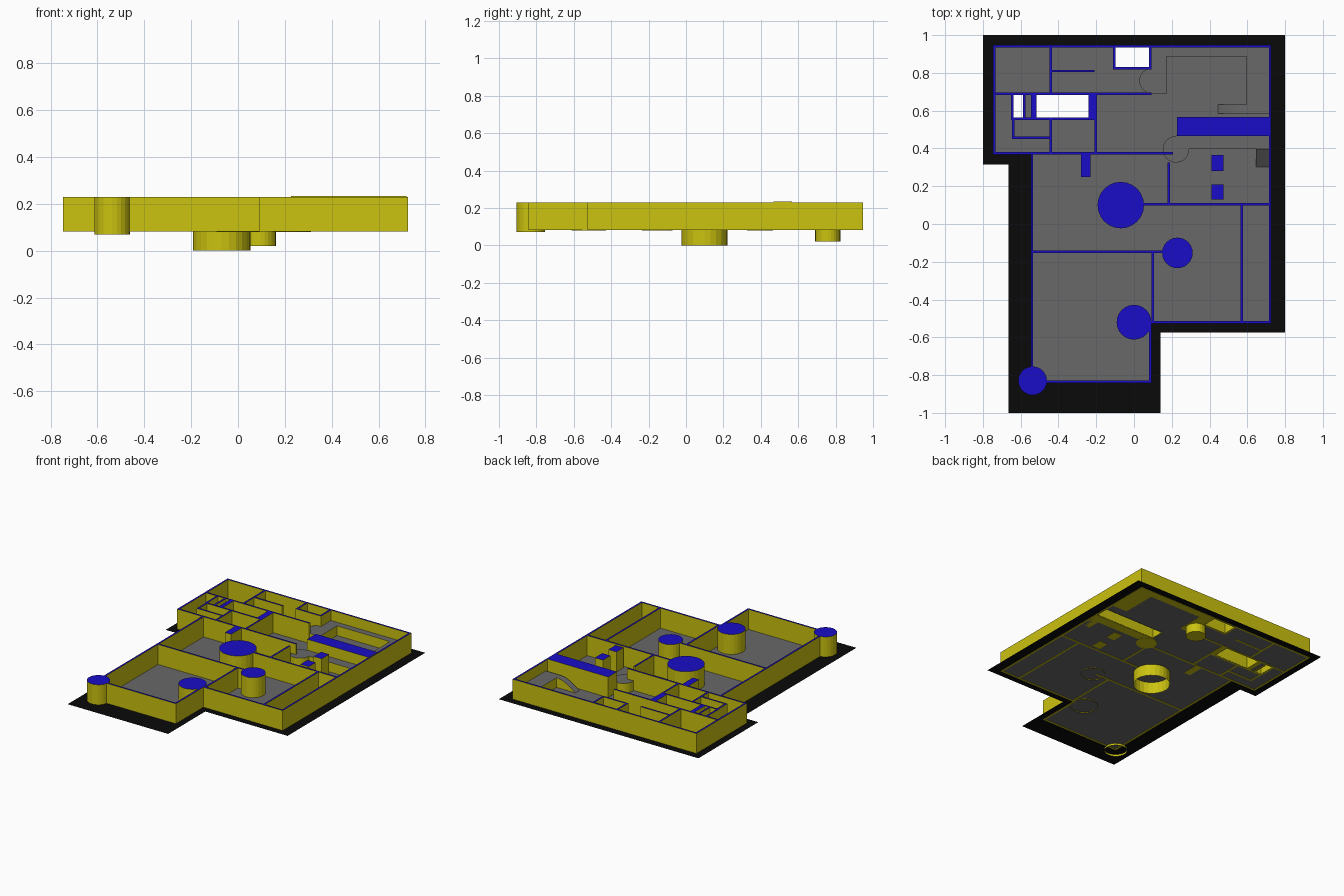
import bpy, bmesh, math

if "Cube" in bpy.data.objects:
    bpy.data.objects.remove(bpy.data.objects["Cube"])

FLOOR, TOP, COUNTER = 0.085, 0.23, 0.155
T = 0.0065  # half wall thickness


def material(name, rgb):
    m = bpy.data.materials.new(name)
    m.diffuse_color = (*rgb, 1)
    m.use_nodes = True
    m.node_tree.nodes["Principled BSDF"].inputs["Base Color"].default_value = m.diffuse_color
    return m


YELLOW = material("wall_yellow", (0.60, 0.54, 0.005))
BLUE = material("cut_blue", (0.01, 0.004, 0.58))
GREY = material("floor_grey", (0.14, 0.14, 0.14))
BLACK = material("border_black", (0.003, 0.003, 0.003))


def finish(name, bm, side, top):
    # upward faces take the top material, the rest the side material
    bm.normal_update()
    for f in bm.faces:
        f.material_index = 1 if f.normal.z > 0.15 else 0
    me = bpy.data.meshes.new(name)
    bm.to_mesh(me)
    bm.free()
    me.materials.append(side)
    me.materials.append(top)
    ob = bpy.data.objects.new(name, me)
    bpy.context.collection.objects.link(ob)
    return ob


def add_prism(bm, pts, offset, bottom=True):
    low = [bm.verts.new(p) for p in pts]
    high = [bm.verts.new([a + b for a, b in zip(p, offset)]) for p in pts]
    n = len(pts)
    faces = [bm.faces.new(high)]
    if bottom:
        faces.append(bm.faces.new(low[::-1]))
    for i in range(n):
        j = (i + 1) % n
        faces.append(bm.faces.new((low[i], low[j], high[j], high[i])))


def add_box(bm, x0, y0, x1, y1, z0=FLOOR - 0.002, z1=TOP, bottom=True):
    pts = [(x0, y0, z0), (x1, y0, z0), (x1, y1, z0), (x0, y1, z0)]
    add_prism(bm, pts, (0, 0, z1 - z0), bottom)


def boxes(name, rects, z1=TOP, top=BLUE, bottom=True):
    bm = bmesh.new()
    for r in rects:
        add_box(bm, *r, z1=z1, bottom=bottom)
    return finish(name, bm, YELLOW, top)


def walls(name, lines):
    # each line is a wall centre line parallel to x or y
    boxes(name, [(a - T, b - T, c + T, d + T) for a, b, c, d in lines])


def column(name, x, y, r, z0, z1=TOP, top=BLUE, bottom=False, n=24):
    bm = bmesh.new()
    pts = [(x + r * math.cos(2 * math.pi * i / n),
            y + r * math.sin(2 * math.pi * i / n), z0) for i in range(n)]
    add_prism(bm, pts, (0, 0, z1 - z0), bottom)
    finish(name, bm, YELLOW, top)


def sheet(name, loops, mat):
    # flat sheet: first loop is the outline, the others are holes
    bm = bmesh.new()
    edges = []
    for loop in loops:
        vs = [bm.verts.new((x, y, FLOOR)) for x, y in loop]
        edges += [bm.edges.new((vs[i - 1], vs[i])) for i in range(len(vs))]
    bmesh.ops.triangle_fill(bm, edges=edges, use_beauty=True, normal=(0, 0, 1))
    bm.normal_update()
    for f in bm.faces:
        if f.normal.z < 0:
            f.normal_flip()
    finish(name, bm, mat, mat)


def rect(x0, y0, x1, y1):
    return [(x0, y0), (x1, y0), (x1, y1), (x0, y1)]


# Floor with shaft openings, and the dark border around it
outline = [(-0.74, 0.94), (0.72, 0.94), (0.72, -0.52), (0.085, -0.52),
           (0.085, -0.835), (-0.54, -0.835), (-0.54, 0.375), (-0.74, 0.375)]
border = [(-0.8, 1), (0.8, 1), (0.8, -0.575), (0.14, -0.575),
          (0.14, -1), (-0.665, -1), (-0.665, 0.315), (-0.8, 0.315)]
sheet("floor", [outline, rect(-0.1, 0.83, 0.08, 0.935),
                rect(-0.515, 0.565, -0.24, 0.683), rect(-0.638, 0.565, -0.588, 0.683),
                rect(0.23, 0.47, 0.715, 0.562)], GREY)
sheet("floor_border", [border, outline], BLACK)

# Outer walls follow the floor outline
walls("outer_walls", [(min(a[0], b[0]), min(a[1], b[1]), max(a[0], b[0]), max(a[1], b[1]))
                      for a, b in zip(outline, outline[1:] + outline[:1])])

# Room partitions
walls("inner_walls", [
    (-0.54, 0.375, 0.20, 0.375), (-0.74, 0.69, 0.085, 0.69), (-0.44, 0.69, -0.44, 0.94),
    (-0.44, 0.81, -0.215, 0.81), (-0.203, 0.375, -0.203, 0.69), (-0.64, 0.557, -0.203, 0.557),
    (-0.64, 0.457, -0.64, 0.557), (-0.64, 0.457, -0.44, 0.457), (-0.44, 0.375, -0.44, 0.557),
    (0.185, 0.105, 0.185, 0.32), (0.0, 0.105, 0.72, 0.105), (0.57, -0.52, 0.57, 0.105),
    (-0.54, -0.147, 0.2, -0.147), (0.1, -0.52, 0.1, -0.147)])

# Shaft walls around the openings
walls("shaft_walls", [
    (-0.105, 0.825, 0.085, 0.825), (-0.105, 0.825, -0.105, 0.94), (0.085, 0.825, 0.085, 0.94),
    (-0.645, 0.557, -0.645, 0.69), (-0.582, 0.557, -0.582, 0.69)])
boxes("shaft_piers", [(-0.545, 0.555, -0.515, 0.69), (-0.24, 0.555, -0.20, 0.69)])

# Solid piers and the long bar
boxes("piers", [(-0.28, 0.25, -0.23, 0.37), (0.41, 0.28, 0.475, 0.365),
                (0.41, 0.13, 0.475, 0.21)])
boxes("long_bar", [(0.227, 0.467, 0.72, 0.567)], z1=0.234, bottom=False)

# Round columns, some reaching below the floor
column("main_column", -0.07, 0.1, 0.123, 0.0)
column("hall_column", 0.23, -0.153, 0.081, 0.08)
column("room_column", 0.0, -0.52, 0.092, 0.08)
column("corner_column", -0.537, -0.83, 0.076, 0.07)
column("counter_column_back", 0.095, 0.758, 0.067, 0.02, COUNTER, GREY, True)
column("counter_column_front", 0.222, 0.395, 0.07, 0.08, COUNTER, GREY, True)

# Low counters
boxes("counters", [(0.088, 0.688, 0.172, 0.935), (0.172, 0.888, 0.595, 0.935),
                   (0.595, 0.632, 0.716, 0.935), (0.222, 0.397, 0.716, 0.468)],
      z1=COUNTER, top=GREY)

# Curved counter end sinking to the floor
bm = bmesh.new()
steps = 10
arc = [(0.445 + 0.15 * i / steps, FLOOR + (COUNTER - FLOOR) * math.sin(math.pi / 2 * i / steps))
       for i in range(steps + 1)]
profile = [(0.716, FLOOR), (0.716, COUNTER)] + arc[::-1]
add_prism(bm, [(x, 0.632, z) for x, z in profile], (0, -0.047, 0))
bmesh.ops.recalc_face_normals(bm, faces=bm.faces)
finish("curved_counter_end", bm, YELLOW, GREY)

# Sloped corner piece
bm = bmesh.new()
wedge = [(0.302, FLOOR), (0.397, FLOOR), (0.397, COUNTER)]
add_prism(bm, [(0.645, y, z) for y, z in wedge], (0.071, 0, 0))
bmesh.ops.recalc_face_normals(bm, faces=bm.faces)
finish("sloped_corner", bm, YELLOW, GREY)
